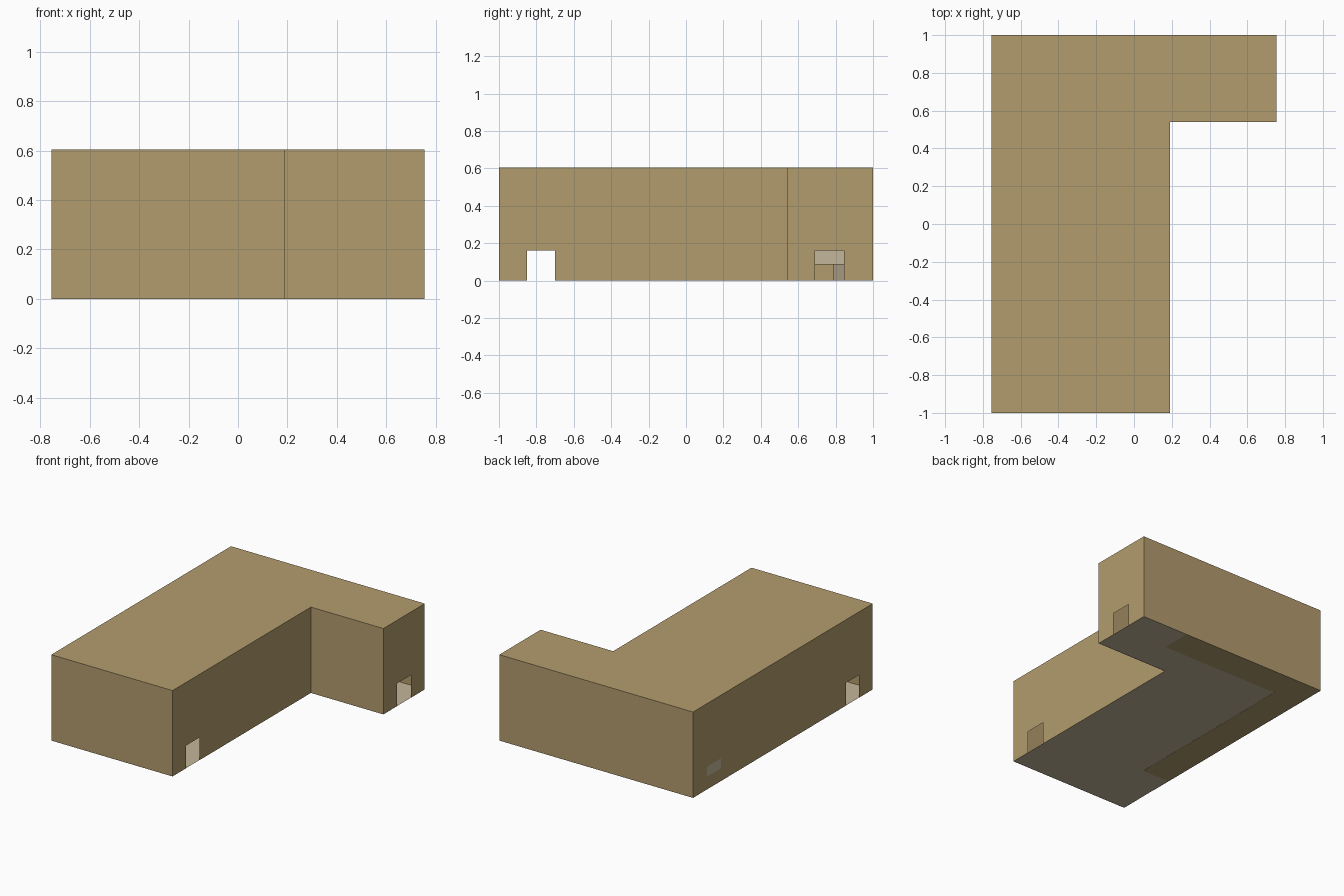
import bpy

if "Cube" in bpy.data.objects:
    bpy.data.objects.remove(bpy.data.objects["Cube"])

X0, XI, X1 = -0.755, 0.19, 0.755      # left wall, inner corner, wing end
Y0, YI, Y1 = -1.0, 0.54, 1.0          # front, inner corner, back
H, DOOR_H = 0.605, 0.16
FRONT_DOOR, BACK_DOOR = (-0.85, -0.70), (0.69, 0.845)


def material(name, rgb):
    m = bpy.data.materials.new(name)
    m.diffuse_color = (*rgb, 1)
    m.use_nodes = True
    m.node_tree.nodes["Principled BSDF"].inputs["Base Color"].default_value = m.diffuse_color
    return m


brown = material("wall_brown", (0.45, 0.335, 0.155))
pale = material("floor_pale", (0.55, 0.465, 0.32))


def build(name, polys, *mats):
    """Make an object from (points, material index) polygons."""
    verts, faces = [], []
    for pts, _ in polys:
        faces.append(range(len(verts), len(verts) + len(pts)))
        verts += pts
    me = bpy.data.meshes.new(name)
    me.from_pydata(verts, [], [list(f) for f in faces])
    for m in mats:
        me.materials.append(m)
    for p, (_, i) in zip(me.polygons, polys):
        p.material_index = i
    ob = bpy.data.objects.new(name, me)
    bpy.context.collection.objects.link(ob)
    return ob


def side_wall(x, ya, yb, doors):
    """Wall facing sideways with door notches at the ground."""
    out = [(x, ya, 0)]
    for a, b in doors:
        out += [(x, a, 0), (x, a, DOOR_H), (x, b, DOOR_H), (x, b, 0)]
    out += [(x, yb, 0), (x, yb, H), (x, ya, H)]
    return out if x > 0 else out[::-1]


def cross_wall(xa, xb, y):
    return [(xa, y, 0), (xb, y, 0), (xb, y, H), (xa, y, H)]


plan = [(X0, Y0), (XI, Y0), (XI, YI), (X1, YI), (X1, Y1), (X0, Y1)]

# Hollow building shell: roof and thin walls
build("building_shell", [
    ([(x, y, H) for x, y in plan], 0),
    (cross_wall(X0, XI, Y0), 0),
    (cross_wall(XI, X1, YI), 0),
    (cross_wall(X1, X0, Y1), 0),
    (side_wall(XI, Y0, YI, [FRONT_DOOR]), 0),
    (side_wall(X1, YI, Y1, [BACK_DOOR]), 0),
    (side_wall(X0, Y0, Y1, [FRONT_DOOR, BACK_DOOR]), 0),
], brown)

# Pale floor
build("floor", [([(x, y, 0.001) for x, y in plan[::-1]], 0)], pale)

# Closed panel in the rear left doorway
a, b = BACK_DOOR
build("left_door_panel", [([(X0, b, 0.09), (X0, a, 0.09),
                            (X0, a, DOOR_H), (X0, b, DOOR_H)], 0)], pale)

# L-shaped raised walkway along left and back walls, ramped at both ends
RX, RY, RH = -0.54, 0.785, 0.09
YS, YE = -0.08, -0.55                 # left arm ramp: top, foot
XS, XE = -0.03, 0.39                  # back arm ramp: top, foot
foot = [(X0, YE), (RX, YE), (RX, RY), (XE, RY), (XE, Y1), (X0, Y1)]
top = [(X0, YS), (RX, YS), (RX, RY), (XS, RY), (XS, Y1), (X0, Y1)]
build("raised_walkway", [
    ([(x, y, 0) for x, y in foot[::-1]], 0),
    ([(x, y, RH) for x, y in top], 1),
    ([(X0, YE, 0), (RX, YE, 0), (RX, YS, RH), (X0, YS, RH)], 1),
    ([(XE, RY, 0), (XE, Y1, 0), (XS, Y1, RH), (XS, RY, RH)], 1),
    ([(RX, YE, 0), (RX, RY, 0), (RX, RY, RH), (RX, YS, RH)], 0),
    ([(RX, RY, 0), (XE, RY, 0), (XS, RY, RH), (RX, RY, RH)], 0),
    ([(XE, Y1, 0), (X0, Y1, 0), (X0, Y1, RH), (XS, Y1, RH)], 0),
    ([(X0, Y1, 0), (X0, YE, 0), (X0, YS, RH), (X0, Y1, RH)], 0),
], brown, pale)
